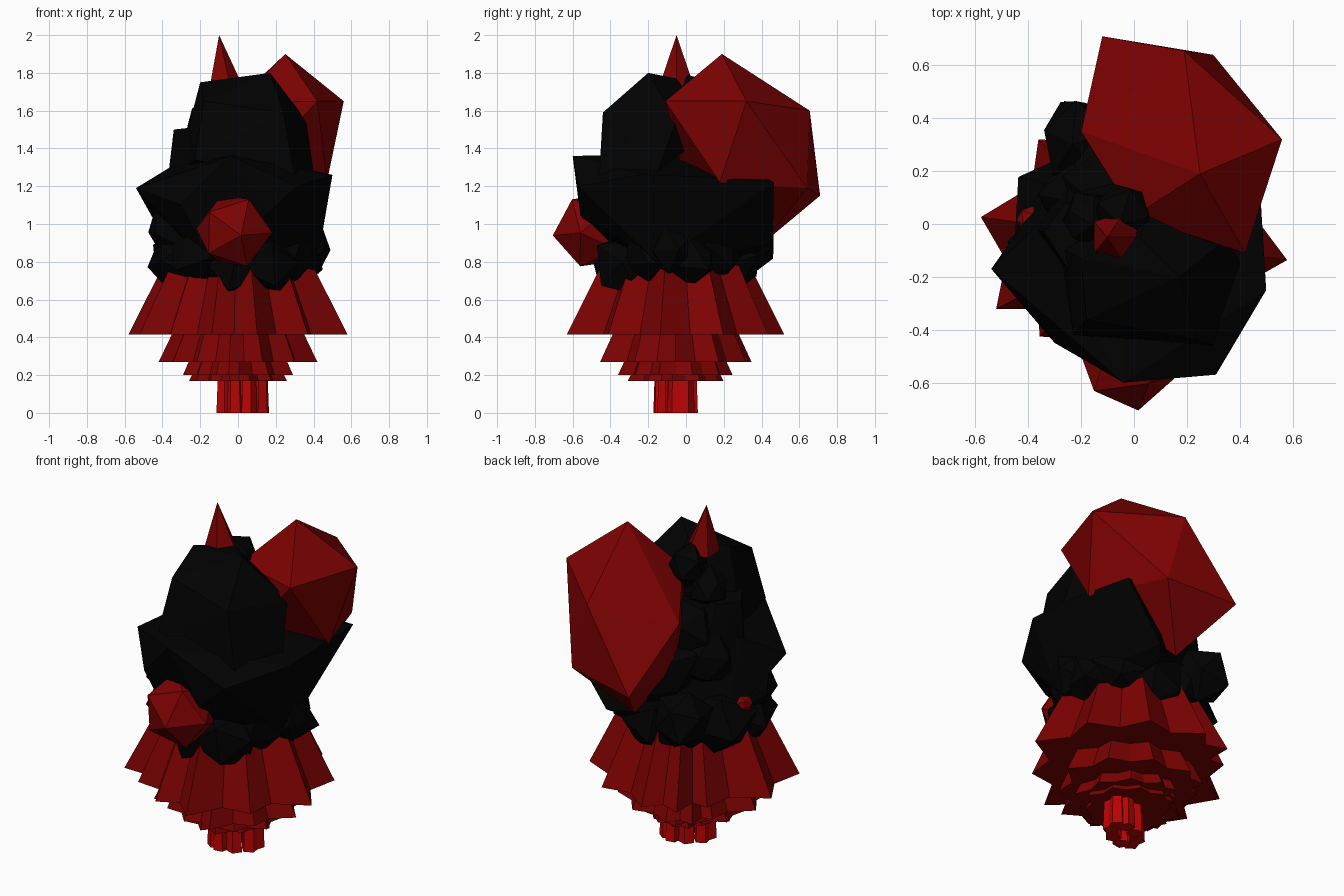
import bpy, bmesh, math, random
from mathutils import Vector

random.seed(4)
cube = bpy.data.objects.get("Cube")
if cube:
    bpy.data.objects.remove(cube, do_unlink=True)


def material(name, rgb):
    m = bpy.data.materials.new(name)
    m.use_nodes = True
    m.diffuse_color = (*rgb, 1)
    m.node_tree.nodes["Principled BSDF"].inputs["Base Color"].default_value = (*rgb, 1)
    return m


BLACK = material("black", (0.0005, 0.0005, 0.0005))
RED = material("dark red", (0.2, 0.0005, 0.0005))
BRIGHT = material("bright red", (0.5, 0.001, 0.001))
AXIS = Vector((0, -0.055, 0))


def finish(bm, name, mat):
    bmesh.ops.recalc_face_normals(bm, faces=bm.faces)
    me = bpy.data.meshes.new(name)
    bm.to_mesh(me)
    bm.free()
    me.materials.append(mat)
    ob = bpy.data.objects.new(name, me)
    bpy.context.collection.objects.link(ob)
    return ob


def crystal(name, mat, points):
    """Faceted rock: convex hull of a few corners."""
    bm = bmesh.new()
    for p in points:
        bm.verts.new(p)
    bmesh.ops.convex_hull(bm, input=bm.verts)
    loose = [v for v in bm.verts if not v.link_faces]
    bmesh.ops.delete(bm, geom=loose, context='VERTS')
    return finish(bm, name, mat)


def lump(name, mat, centre, radius, jitter):
    """Twenty-sided ball, turned and roughened at random."""
    bm = bmesh.new()
    bmesh.ops.create_icosphere(bm, subdivisions=1, radius=radius)
    for v in bm.verts:
        v.co *= 1 + random.uniform(-jitter, jitter)
    ob = finish(bm, name, mat)
    ob.location = centre
    ob.rotation_euler = [random.uniform(0, math.tau) for _ in range(3)]
    return ob


# Pleated skirts: irregular star frustums (tip angle, relative reach)
TIPS = [(27, 0.95), (63, 0.94), (97, 0.99), (117, 1), (134, 0.89),
        (172, 1), (207, 1), (226, 0.88), (255, 0.92), (280, 1), (316, 0.88), (352, 1)]


def skirt(name, z0, z1, r0, r1, turn, pleat):
    ring = []
    for i, (a, r) in enumerate(TIPS):
        b, s = TIPS[(i + 1) % len(TIPS)]
        gap = (b - a) % 360
        ring.append((a, r))
        ring.append((a + gap / 2, min(r, s) * (1 - pleat - gap * 0.002)))
    bm = bmesh.new()
    rows = []
    for z, radius in ((z0, r0), (z1, r1)):
        rows.append([bm.verts.new(AXIS + Vector((
            radius * r * math.cos(math.radians(a + turn)),
            radius * r * math.sin(math.radians(a + turn)), z))) for a, r in ring])
    n = len(ring)
    for i in range(n):
        j = (i + 1) % n
        bm.faces.new((rows[0][i], rows[0][j], rows[1][j], rows[1][i]))
    bm.faces.new(rows[0][::-1])
    bm.faces.new(rows[1])
    finish(bm, name, RED)


skirt("top_skirt", 0.415, 0.82, 0.585, 0.38, 0, 0.09)
skirt("middle_skirt", 0.27, 0.5, 0.42, 0.31, 8, 0.06)
skirt("lower_skirt", 0.2, 0.32, 0.305, 0.25, -9, 0.05)
skirt("bottom_skirt", 0.17, 0.25, 0.26, 0.22, 4, 0.05)

# Trunk: oval bundle of tapering stems, long axis on the diagonal
diagonal = math.radians(30)
for i in range(8):
    a = i * math.tau / 8
    u, w = 0.11 * math.cos(a), 0.062 * math.sin(a)
    bm = bmesh.new()
    bmesh.ops.create_cone(bm, cap_ends=True, segments=5, radius1=0.046,
                          radius2=0.036, depth=0.26)
    stem = finish(bm, "trunk_stem", BRIGHT)
    stem.location = (0.025 + u * math.cos(diagonal) - w * math.sin(diagonal),
                     -0.055 + u * math.sin(diagonal) + w * math.cos(diagonal), 0.13)
    stem.rotation_euler.z = a

# Large dark rocks forming the body, the head and the shoulder
crystal("body_rock", BLACK, [
    (-0.54, -0.17, 1.19), (-0.04, -0.6, 1.36), (0.31, -0.57, 1.2), (0.5, -0.25, 1.26),
    (0.48, 0.08, 1.25), (0.43, 0.465, 1.22), (0.2, 0.46, 0.9), (-0.05, 0.2, 1.38),
    (-0.36, 0.0, 1.3), (-0.3, -0.45, 1.1), (0.15, -0.56, 1.05), (0.42, -0.15, 0.8),
    (-0.15, -0.4, 0.8), (-0.35, 0.1, 0.85), (0.0, 0.2, 0.75)])
crystal("head_rock", BLACK, [
    (-0.2, -0.13, 1.75), (0.17, -0.2, 1.8), (0.02, -0.05, 1.77), (0.36, -0.05, 1.55),
    (0.4, -0.15, 1.28), (-0.23, -0.42, 1.34), (-0.18, -0.36, 1.65), (0.24, -0.44, 1.59),
    (0.3, -0.46, 1.25), (-0.27, -0.15, 1.3), (-0.26, -0.1, 1.52), (0.1, 0.15, 1.5)])
crystal("shoulder_rock", BLACK, [
    (-0.34, -0.03, 1.5), (-0.26, 0.08, 1.5), (-0.25, -0.17, 1.51), (-0.1, 0.05, 1.5),
    (-0.37, -0.02, 1.25), (-0.24, 0.18, 1.22), (-0.24, -0.2, 1.25), (0, 0.15, 1.25)])

# Stepped lumps behind the head
for centre, r in (((-0.17, 0.02, 1.55), 0.12), ((-0.04, 0.03, 1.66), 0.12),
                  ((-0.1, 0.12, 1.35), 0.16), ((-0.2, 0.1, 1.18), 0.18),
                  ((-0.02, 0.23, 1.13), 0.22)):
    lump("back_lump", BLACK, centre, r, 0.2)

# Ragged ring of lumps above the skirts
for i in range(10):
    a = i * math.tau / 10 + 0.2
    r = random.uniform(0.17, 0.21)
    lump("collar_lump", BLACK, AXIS + Vector((0.275 * math.cos(a), 0.275 * math.sin(a),
                                              random.uniform(0.77, 0.85))), r, 0.2)
lump("rear_lump", BLACK, (-0.2, 0.32, 0.9), 0.165, 0.1)
lump("left_lump", BLACK, (0.36, -0.08, 0.87), 0.14, 0.1)
lump("right_lump", BLACK, (-0.33, -0.12, 0.97), 0.165, 0.1)
lump("core_lump", BLACK, (0, -0.05, 0.95), 0.33, 0.1)

# Large red crystal leaning out behind the head
crystal("large_red_crystal", RED, [
    (0.25, 0.19, 1.9), (0.42, -0.11, 1.65), (0.56, 0.32, 1.65), (0.19, 0.655, 1.6),
    (-0.2, 0.35, 1.47), (0.0, 0.03, 1.64), (-0.12, 0.71, 1.15), (0.3, 0.64, 1.19),
    (0.47, 0.18, 1.22), (0.05, 0.41, 0.9), (-0.12, 0.3, 1.15), (0, 0, 1.2)])

# Red ball at the front, one corner facing forward
ball = lump("front_red_ball", RED, (-0.02, -0.5, 0.965), 0.21, 0)
ball.rotation_euler = (math.radians(97), 0, math.radians(10))

# Small red chip peeping out at the side, red spike on top
lump("side_red_chip", RED, (-0.4, 0.02, 0.93), 0.05, 0.1)
crystal("top_spike", RED, [(-0.1, -0.05, 2.0)] + [
    (-0.07 + 0.1 * math.cos(i * math.tau / 5), -0.05 + 0.1 * math.sin(i * math.tau / 5), 1.72)
    for i in range(5)])
